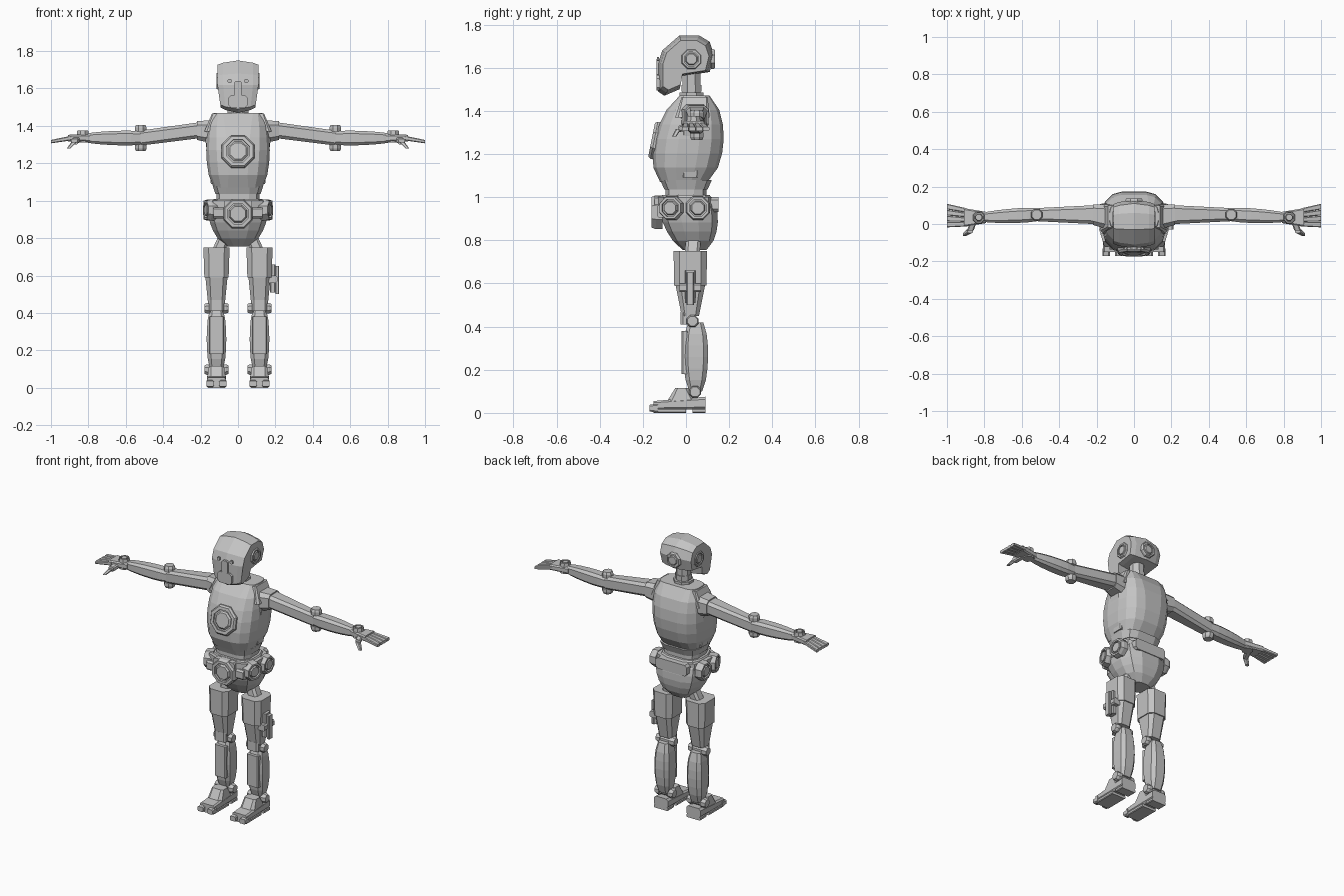
import bpy
import bmesh
from math import cos, sin, pi
from mathutils import Vector

if "Cube" in bpy.data.objects:
    bpy.data.objects.remove(bpy.data.objects["Cube"], do_unlink=True)

grey = bpy.data.materials.new("plain grey")
grey.use_nodes = True
shade = .55
grey.diffuse_color = (shade, shade, shade, 1)
grey.node_tree.nodes["Principled BSDF"].inputs["Base Color"].default_value = grey.diffuse_color

RIGHT, BACK, UP = Vector((1, 0, 0)), Vector((0, 1, 0)), Vector((0, 0, 1))


def skin(name, rings, paired=True):
    """Join rings of points into a closed shell; shells off the midline get a mirrored twin."""
    bm = bmesh.new()
    loops = [[bm.verts.new(point) for point in ring] for ring in rings]
    for lower, upper in zip(loops, loops[1:]):
        for i in range(len(lower)):
            bm.faces.new((lower[i - 1], lower[i], upper[i], upper[i - 1]))
    bm.faces.new(loops[0])
    bm.faces.new(loops[-1])
    bmesh.ops.recalc_face_normals(bm, faces=bm.faces)
    off_midline = all(vert.co.x > 0 for vert in bm.verts)
    mesh = bpy.data.meshes.new(name)
    bm.to_mesh(mesh)
    bm.free()
    mesh.materials.append(grey)
    obj = bpy.data.objects.new(name, mesh)
    bpy.context.collection.objects.link(obj)
    if paired and off_midline:
        mirror = obj.modifiers.new("mirror", 'MIRROR')
        mirror.use_mirror_merge = False
    return obj


def cut_rectangle(width, depth, corner, steps):
    """Rectangle outline whose corners are cut by short chords."""
    radius = corner * min(width, depth)
    outline = []
    for quarter, (sx, sy) in enumerate(((1, 1), (-1, 1), (-1, -1), (1, -1))):
        for step in range(steps + 1):
            angle = (quarter + step / steps) * pi / 2
            outline.append((sx * (width / 2 - radius) + radius * cos(angle),
                            sy * (depth / 2 - radius) + radius * sin(angle)))
    return outline


def block(name, start, end, size, end_size=None, swell=None, corner=.2, steps=1, paired=True):
    """Tapered block from start to end, swelling in the middle if asked."""
    start, end = Vector(start), Vector(end)
    size = Vector(size)
    end_size = Vector(end_size) if end_size else size
    way = end - start
    axis = max(range(3), key=lambda i: abs(way[i]))
    across = [unit for i, unit in enumerate((RIGHT, BACK, UP)) if i != axis]
    count = 6 if swell else 1
    rings = []
    for i in range(count + 1):
        t = i / count
        section = size.lerp(end_size, t)
        if swell:
            section += Vector(swell) * max(0, sin(pi * t)) ** .6
        rings.append([start + way * t + across[0] * a + across[1] * b
                      for a, b in cut_rectangle(*section, corner, steps)])
    return skin(name, rings, paired)


def lathe(name, profile, base, direction, sides=8):
    """Turn (radius, height) pairs about a direction starting at base."""
    turn = Vector(direction).to_track_quat('Z', 'Y')
    angles = [(i + .5) * 2 * pi / sides for i in range(sides)]
    return skin(name, [[Vector(base) + turn @ Vector((r * cos(a), r * sin(a), h)) for a in angles]
                       for r, h in profile])


def disc(name, base, direction, radius, depth, sides=8):
    """Round cap with a chamfered rim and a raised centre."""
    shape = ((1, 0), (1, .6), (.9, 1), (.7, 1), (.7, .7), (.6, .7), (.5, 1))
    return lathe(name, [(radius * r, depth * h) for r, h in shape], base, direction, sides)


def hinge(name, centre, direction, radius, length):
    """Pin with a chamfered flange at both ends."""
    half = ((.8, .5), (1, .4), (1, .25), (.75, .25))
    shape = [(r, -h) for r, h in half] + [(r, h) for r, h in reversed(half)]
    return lathe(name, [(radius * r, length * h) for r, h in shape], centre, direction)


# Head: side profile, thinner at the cheeks and narrowed toward the chin
profile = [(-.13, 1.62), (-.11, 1.68), (-.03, 1.75), (.06, 1.75), (.11, 1.72), (.13, 1.66),
           (.11, 1.58), (-.02, 1.56), (-.03, 1.5), (-.1, 1.47), (-.13, 1.49)]
middle = Vector((0, 0, 1.62))
layers = []
for side in (-.11, -.08, 0, .08, .11):
    scale = 1 - 15 * abs(side) ** 2
    layers.append([middle + RIGHT * side + (Vector((0, y, z)) - middle) * scale
                   for y, z in profile])
head = skin("head", layers)
for vert in head.data.vertices:
    vert.co.x *= min(1, 1 + 1.3 * (vert.co.z - middle.z))
ear_level = Vector((0, .025, 1.64))
disc("ear_disc", ear_level + RIGHT * .09, RIGHT, .05, .025)
disc("head_back_disc", ear_level + BACK * .09, BACK, .05, .02)
eye = ear_level + RIGHT * .045 - BACK * .15
block("eye", eye, eye - BACK * .01, (.02, .02))
block("jaw_plate", (0, -.12, 1.53), (0, -.137, 1.53), (.1, .07))
block("nose_plate", (0, -.12, 1.6), (0, -.137, 1.6), (.04, .08))

# Neck with stacked collars
neck = Vector((0, .025, 1.42))
lathe("neck", [(.045, 0), (.045, .16)], neck, UP)
for i, radius in enumerate((.07, .06, .05)):
    lathe("neck_collar", [(radius, 0), (radius, .03)], neck + UP * .035 * i, UP)

# Torso shell and its trims
block("torso", (0, -.01, 1.07), (0, .04, 1.47), (.26, .22), (.26, .14), (.08, .14),
      corner=.35, steps=3)
block("torso_hem", (0, 0, 1.035), (0, 0, 1.08), (.24, .2), (.27, .24), corner=.3, steps=2)
block("torso_side_strip", (.13, .02, 1.09), (.155, .03, 1.37), (.03, .07), (.05, .1))
block("shoulder_trim", (.145, .03, 1.37), (.125, .04, 1.465), (.07, .16), (.03, .12))
disc("chest_disc", (0, -.13, 1.26), (0, -1, .2), .095, .03)
block("waist", (0, 0, .99), (0, 0, 1.05), (.23, .19), corner=.3, steps=2)

# Pelvis, belt and belt discs
block("pelvis", (0, .04, .755), (0, 0, 1.01), (.12, .11), (.26, .22), (.11, .09),
      corner=.35, steps=2)
belt = Vector((0, 0, .95))
block("belt", belt - UP * .03, belt + UP * .05, (.32, .26), corner=.35, steps=2)
block("belt_back_box", (0, .1, .965), (0, .15, .965), (.22, .07))
block("belt_front_frame", (0, -.1, .98), (0, -.145, .98), (.15, .05))
block("belt_link", (.06, -.11, .935), (.13, -.11, .935), (.05, .06))
disc("belt_front_disc", (0, -.11, .93), -BACK, .085, .05)
disc("hip_front_disc", belt + RIGHT * .125 - BACK * .06, (1, -.3, 0), .06, .05)
disc("hip_side_disc", belt + RIGHT * .14 + BACK * .055, RIGHT, .06, .045)

# Arms: cuff, upper arm, elbow, forearm
shoulder = Vector((.22, .05, 1.375))
elbow = Vector((.52, .05, 1.335))
wrist = Vector((.83, .035, 1.335))
block("shoulder_cuff", (.15, .04, 1.37), shoulder, (.13, .12), (.11, .1))
block("upper_arm", shoulder, elbow, (.1, .085), (.07, .08))
hinge("elbow", elbow, UP, .034, .14)
block("forearm", elbow, wrist, (.07, .07), (.04, .04), (.02, .02))

# Hands: palm, fanned fingers and thumb
disc("wrist_disc", wrist - UP * .025, UP, .035, .065)
knuckle = wrist + RIGHT * .08
block("palm", wrist - RIGHT * .04, knuckle, (.06, .04), (.1, .035))
for i in range(4):
    spread = i - 1.5
    tip = Vector((1, .045 + .032 * spread, 1.316))
    block("finger", knuckle - RIGHT * .02 + BACK * .024 * spread, tip, (.024, .025), (.03, .018))
thumb = wrist + Vector((.045, -.07, -.02))
block("thumb_base", wrist + RIGHT * .02, thumb, (.035, .03))
block("thumb_tip", thumb, thumb + Vector((.03, -.02, -.035)), (.03, .025), (.02, .02))

# Legs: every part is placed by its height on one leg line
leg = Vector((.115, .02, 0))


def leg_block(name, low, high, *sizes, shift=0, **options):
    base = leg + BACK * shift
    block(name, base + UP * low, base + UP * high, *sizes, **options)


block("hip_rod", (.07, .035, .81), (.12, .025, .7), (.07, .07))
leg_block("thigh_upper", .59, .75, (.13, .15), (.14, .155))
leg_block("thigh_lower", .45, .6, (.09, .08), (.12, .14))
leg_block("knee_guard", .41, .47, (.08, .05), shift=-.02)
leg_block("shin", .1, .42, (.07, .06), (.07, .07), (.035, .05), shift=.025)
leg_block("shin_plate", .18, .38, (.08, .03), shift=-.025)
hinge("knee", leg + Vector((0, .01, .425)), RIGHT, .03, .13)
hinge("ankle", leg + Vector((0, .022, .097)), RIGHT, .03, .13)

# Side tool on the left thigh only
tool = leg + Vector((.07, 0, .58))
block("holster", tool - UP * .07, tool + UP * .08, (.03, .05), paired=False)
block("holster_grip", tool + RIGHT * .025 - UP * .08, tool + RIGHT * .025 + UP * .07,
      (.02, .035), paired=False)
block("holster_clip", tool - BACK * .05, tool + BACK * .05, (.05, .04), paired=False)

# Feet with split toes and a two-part sole
block("foot", leg + Vector((0, .07, .045)), leg + Vector((0, -.17, .035)), (.1, .06), (.1, .04))
leg_block("foot_cuff", .05, .115, (.1, .14), (.08, .06), shift=-.04)
for side in (-1, 1):
    toe = leg + Vector((side * .034, -.15, .022))
    block("toe", toe, toe - BACK * .04, (.04, .044), (.04, .03))
for name, back, front in (("heel_sole", .07, .01), ("front_sole", -.02, -.17)):
    sole = leg + UP * .01
    block(name, sole + BACK * back, sole + BACK * front, (.1, .02))
